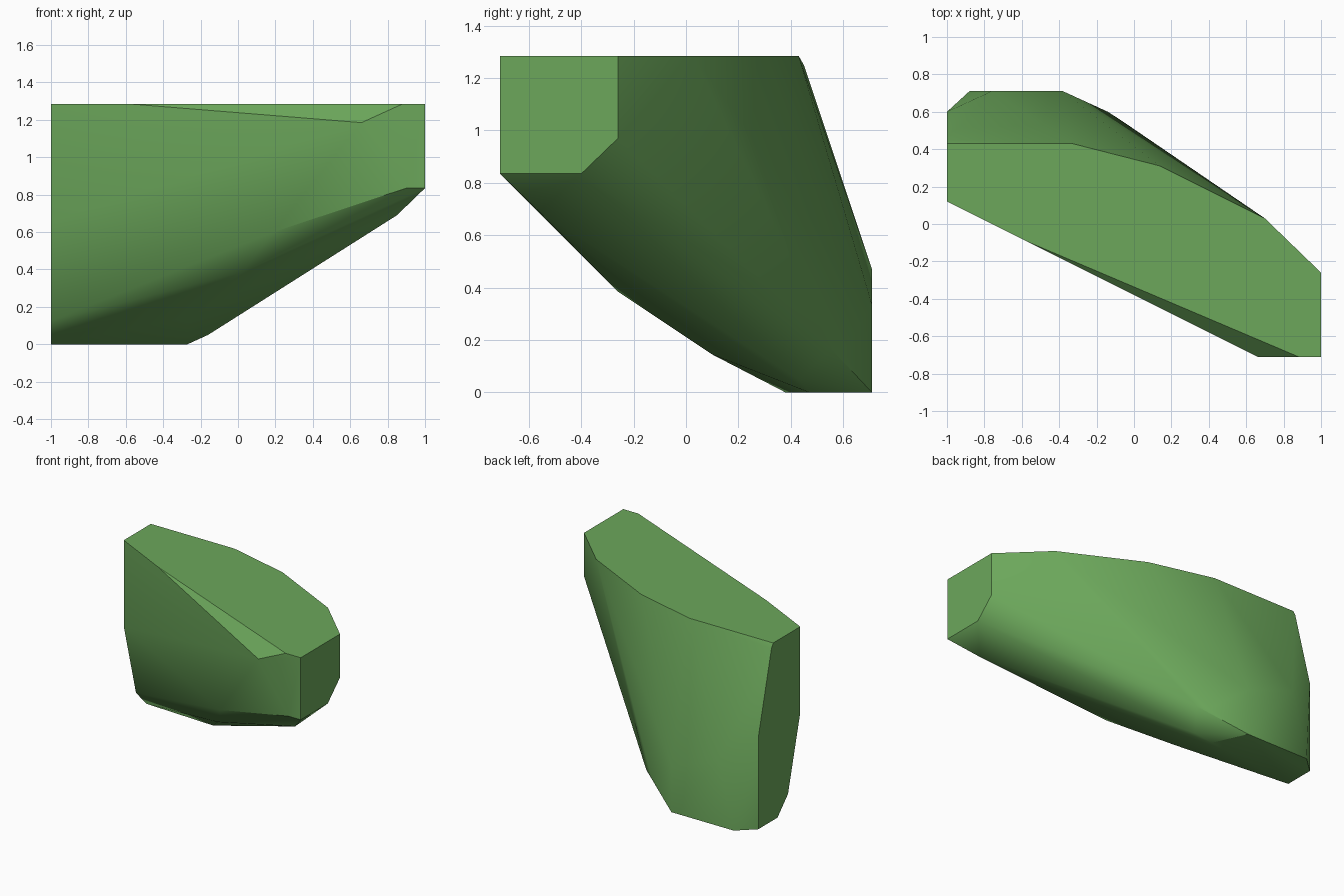
import bpy, bmesh, math

cube = bpy.data.objects.get("Cube")
if cube:
    bpy.data.objects.remove(cube, do_unlink=True)

TOP = 1.285

# Flat top outline
top = [(-1, .43), (-.33, .43), (.14, .31), (.70, .03), (1, -.26),
       (1, -.71), (.88, -.71), (-.58, -.09), (-1, .12)]
corners = [(x, y, TOP) for x, y in top]

# Flat ends: left end (x = 1) and right end (x = -1)
corners += [(1, y, z) for y, z in [(-.26, .97), (-.40, .835), (-.71, .835)]]
corners += [(-1, y, z) for y, z in
            [(.60, .665), (.60, 0), (.38, 0), (.26, .125), (.12, .66), (.45, 1.25)]]

# Flat back, and front facet
corners += [(x, .71, z) for x, z in [(-.88, 0), (-.38, 0), (-.38, .335), (-.76, .47)]]
corners += [(x, -.71, z) for x, z in [(.66, 1.185), (.90, .835)]]

# Sloping underside
corners += [(-.27, .47, 0), (-.27, .10, .145), (.02, -.26, .385), (.85, -.56, .69),
            (.19, -.475, .60), (-.16, .43, .05), (-.14, .60, .155), (-.07, .555, .165)]

# Wrap the corners in a faceted solid
bm = bmesh.new()
for co in corners:
    bm.verts.new(co)
hull = bmesh.ops.convex_hull(bm, input=bm.verts)
loose = [v for v in bm.verts if not v.link_faces]
bmesh.ops.delete(bm, geom=loose, context='VERTS')
bmesh.ops.dissolve_limit(bm, angle_limit=math.radians(1.5),
                         verts=bm.verts, edges=bm.edges)
bmesh.ops.recalc_face_normals(bm, faces=bm.faces)

mesh = bpy.data.meshes.new("rock_chunk")
bm.to_mesh(mesh)
bm.free()
rock = bpy.data.objects.new("rock_chunk", mesh)
bpy.context.collection.objects.link(rock)

# Single green colour
color = (.15, .39, .105, 1)
green = bpy.data.materials.new("leaf_green")
green.use_nodes = True
green.diffuse_color = color
green.node_tree.nodes["Principled BSDF"].inputs["Base Color"].default_value = color
mesh.materials.append(green)

# Soft facets with crisp main edges
bpy.ops.object.select_all(action='DESELECT')
rock.select_set(True)
bpy.context.view_layer.objects.active = rock
bpy.ops.object.shade_smooth_by_angle(angle=math.radians(30))
